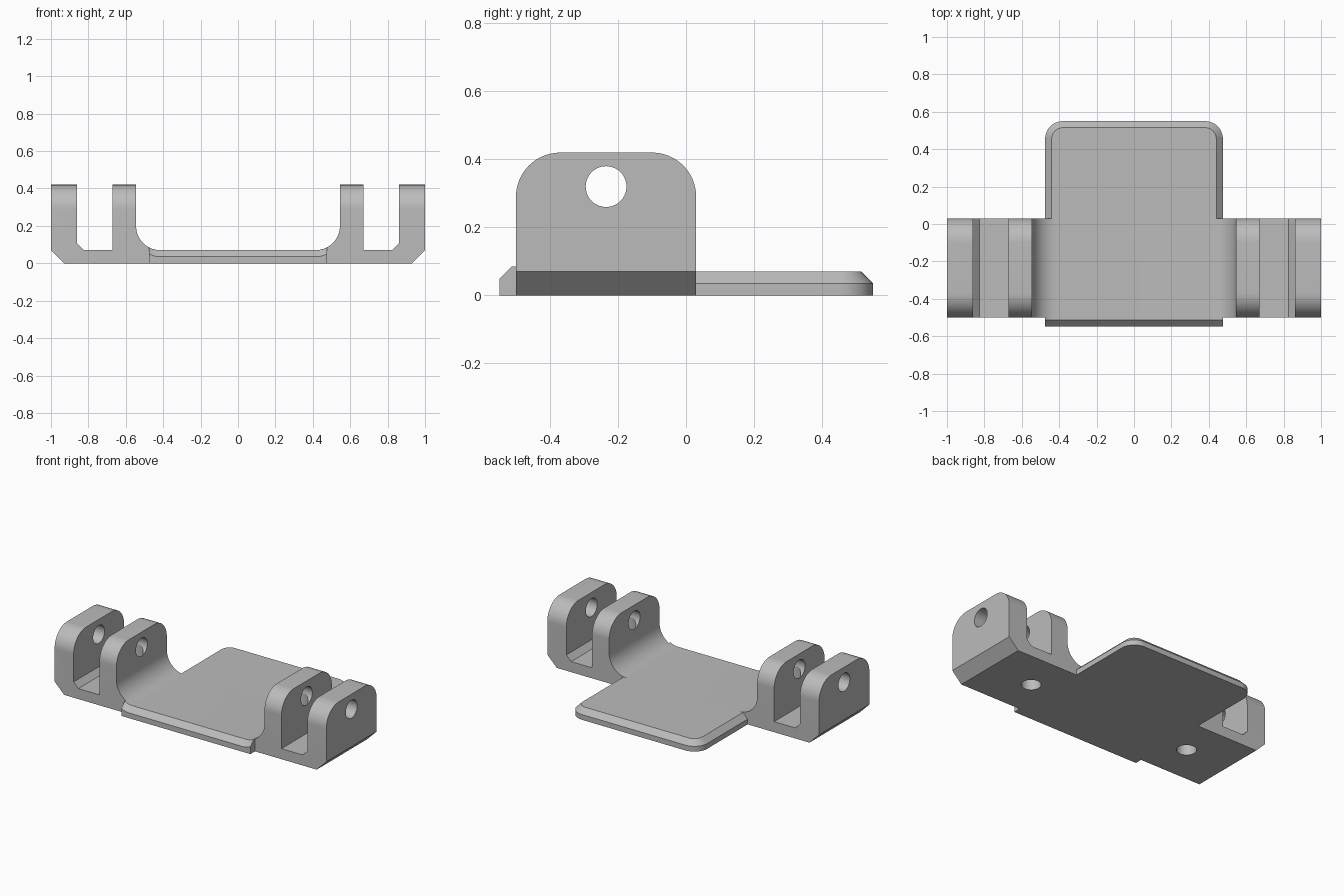
import bpy, bmesh
from math import sin, cos, pi, asin
from mathutils import Vector, Matrix

cube = bpy.data.objects.get("Cube")
if cube:
    bpy.data.objects.remove(cube, do_unlink=True)

grey = bpy.data.materials.new("plain grey")
grey.use_nodes = True
grey.diffuse_color = (0.5, 0.5, 0.5, 1)
grey.node_tree.nodes["Principled BSDF"].inputs["Base Color"].default_value = (0.5, 0.5, 0.5, 1)

FRONT, BACK = -0.5, 0.03       # bracket depth range
FLOOR, TOP = 0.07, 0.42        # plate thickness and lug height
HALF = 0.475                   # half width of tongue and lip
CHAMFER = 0.035
PIN_Y, PIN_Z, HOLE_R = -0.235, 0.32, 0.06


def arc(cx, cy, r, a0, a1, n=16):
    return [(cx + r * cos(a0 + (a1 - a0) * i / n),
             cy + r * sin(a0 + (a1 - a0) * i / n)) for i in range(n + 1)]


def finish(name, bm):
    bmesh.ops.recalc_face_normals(bm, faces=bm.faces)
    mesh = bpy.data.meshes.new(name)
    bm.to_mesh(mesh)
    bm.free()
    mesh.materials.append(grey)
    obj = bpy.data.objects.new(name, mesh)
    bpy.context.collection.objects.link(obj)
    return obj


def loft(name, rings):
    """Closed solid through rings that share one point count."""
    bm = bmesh.new()
    loops = [[bm.verts.new(p) for p in ring] for ring in rings]
    n = len(loops[0])
    for a, b in zip(loops, loops[1:]):
        for i in range(n):
            j = (i + 1) % n
            bm.faces.new((a[i], a[j], b[j], b[i]))
    bm.faces.new(loops[0])
    bm.faces.new(loops[-1])
    return finish(name, bm)


def cylinder(name, centre, length, axis):
    bm = bmesh.new()
    turn = Vector((0, 0, 1)).rotation_difference(Vector(axis)).to_matrix().to_4x4()
    bmesh.ops.create_cone(bm, cap_ends=True, segments=40, radius1=HOLE_R, radius2=HOLE_R,
                          depth=length, matrix=Matrix.Translation(centre) @ turn)
    return finish(name, bm)


def select(obj):
    bpy.ops.object.select_all(action='DESELECT')
    obj.select_set(True)
    bpy.context.view_layer.objects.active = obj


def combine(obj, helper, operation):
    helper.hide_render = True
    mod = obj.modifiers.new("shape", 'BOOLEAN')
    mod.object, mod.operation, mod.solver = helper, operation, 'EXACT'
    select(obj)
    bpy.ops.object.modifier_apply(modifier=mod.name)
    bpy.data.objects.remove(helper, do_unlink=True)


# Bracket: front profile with two lugs on each side, mirrored about x = 0
FILLET = 0.13
half = arc(0.415, FLOOR + FILLET, FILLET, -pi / 2, 0)
half += [(0.545, TOP), (0.67, TOP), (0.67, FLOOR), (0.825, FLOOR), (0.86, 0.105),
         (0.86, TOP), (1, TOP), (1, 0.07), (0.93, 0)]
profile = half + [(-x, z) for x, z in reversed(half)]
bracket = loft("bracket", [[(x, y, z) for x, z in profile] for y in (FRONT, BACK)])

# Round the upper corners of all lugs
R = 0.13
side = [(FRONT, -0.1), (BACK, -0.1)]
side += arc(BACK - R, TOP - R, R, 0, pi / 2) + arc(FRONT + R, TOP - R, R, pi / 2, pi)
# Slightly wider than the bracket so that only the rounding cuts
rounder = loft("rounder", [[(x, y, z) for y, z in side] for x in (-1.1, 1.1)])
combine(bracket, rounder, 'INTERSECT')

# Pin holes through the lugs and screw holes from below
combine(bracket, cylinder("pin_cutter", (0, PIN_Y, PIN_Z), 2.4, (1, 0, 0)), 'DIFFERENCE')
for s in (-1, 1):
    screw = cylinder("screw_cutter", (s * 0.607, PIN_Y, 0.1), 0.4, (0, 0, 1))
    combine(bracket, screw, 'DIFFERENCE')

# Front lip: follows the fillet and has a chamfered upper edge
crest = arc(0.415, FLOOR + FILLET, FILLET, -pi / 2, asin((HALF - 0.415) / FILLET) - pi / 2, 8)
crest = [(-x, z) for x, z in reversed(crest)] + crest


def lip_ring(y, drop):
    return ([(x, y, z - drop) for x, z in crest]
            + [(HALF, y, 0), (-HALF, y, 0)])


lip = loft("front_lip", [lip_ring(FRONT, 0), lip_ring(FRONT - 0.013, 0),
                         lip_ring(FRONT - 0.048, CHAMFER)])


# Back tongue: rounded far corners and a chamfered upper edge
def tongue_ring(z, inset):
    r, cx, cy = 0.095, HALF - 0.095, 0.55 - 0.095
    right = [(HALF - inset, BACK)] + arc(cx, cy, r - inset, 0, pi / 2)
    return [(x, y, z) for x, y in right + [(-x, y) for x, y in reversed(right)]]


tongue = loft("back_tongue", [tongue_ring(0, 0), tongue_ring(FLOOR - CHAMFER, 0),
                              tongue_ring(FLOOR, CHAMFER)])

for part in (bracket, lip, tongue):
    select(part)
    bpy.ops.object.shade_smooth_by_angle(angle=pi / 7)
